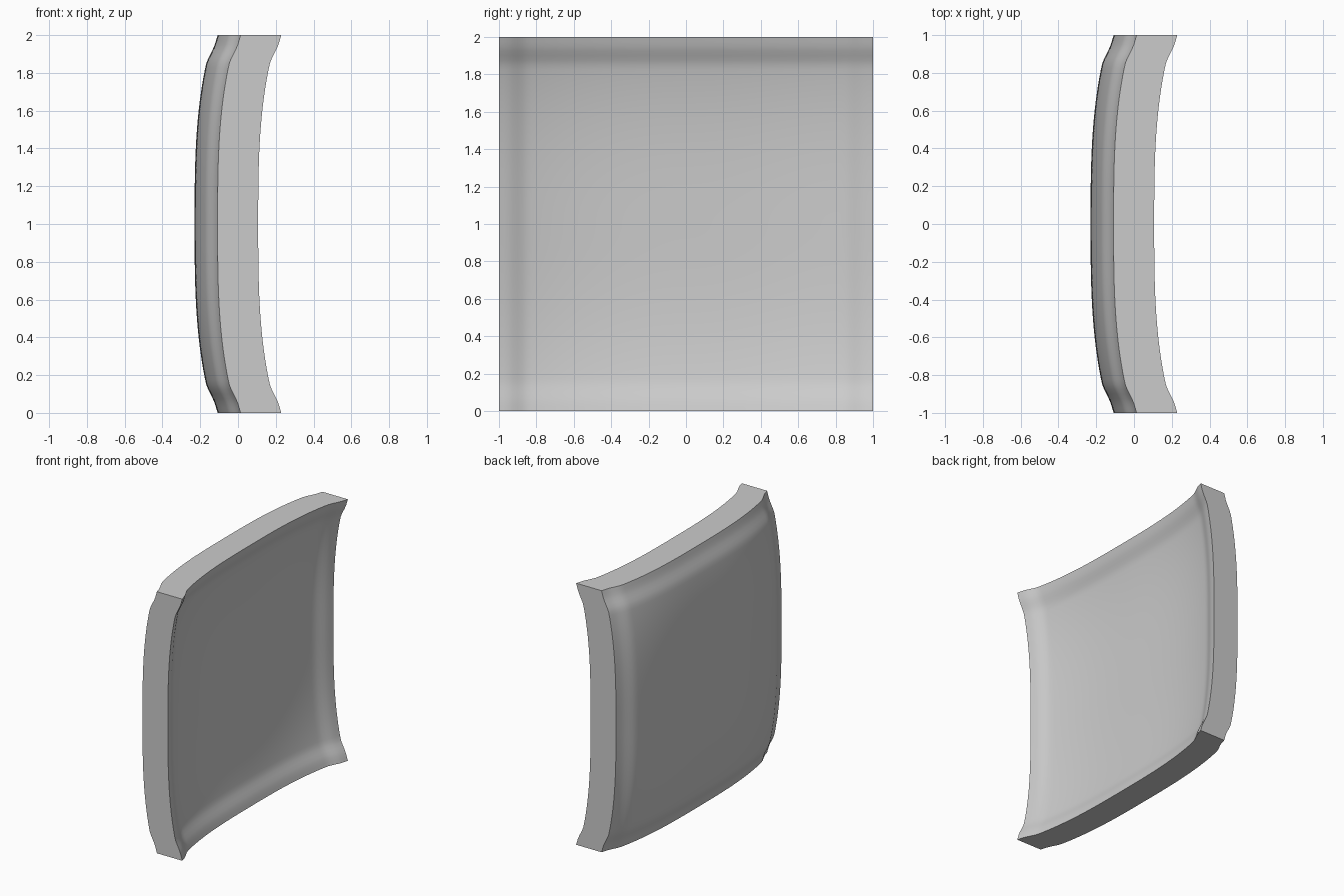
import bpy, bmesh
from math import radians

if "Cube" in bpy.data.objects:
    bpy.data.objects.remove(bpy.data.objects["Cube"], do_unlink=True)

THICKNESS = 0.215
DEEPEST = -0.23
SEGMENTS = 80


def flare(u):
    """Rise of the panel towards a rim: a gentle bow plus a soft step."""
    u = abs(u)
    t = min(max((u - 0.84) / 0.12, 0), 1)
    return 0.1 * u ** 3 + 0.022 * t * t * (3 - 2 * t)


# Grey finish
grey = bpy.data.materials.new("plain grey")
grey.use_nodes = True
colour = (0.6, 0.6, 0.6, 1)
grey.diffuse_color = colour
grey.node_tree.nodes["Principled BSDF"].inputs["Base Color"].default_value = colour

# Bowed outer skin, dished in both directions
bm = bmesh.new()
bmesh.ops.create_grid(bm, x_segments=SEGMENTS, y_segments=SEGMENTS, size=1)
for v in bm.verts:
    across, up = v.co.x, v.co.y
    v.co = (DEEPEST + flare(across) + flare(up), across, up + 1)

# Inner skin and flat rim
result = bmesh.ops.extrude_face_region(bm, geom=bm.faces[:], use_keep_orig=True)
for item in result["geom"]:
    if isinstance(item, bmesh.types.BMVert):
        item.co.x += THICKNESS
bmesh.ops.recalc_face_normals(bm, faces=bm.faces[:])

mesh = bpy.data.meshes.new("curved_panel")
bm.to_mesh(mesh)
bm.free()
mesh.materials.append(grey)
panel = bpy.data.objects.new("curved_panel", mesh)
bpy.context.collection.objects.link(panel)

# Smooth skins with crisp rim edges
bpy.context.view_layer.objects.active = panel
panel.select_set(True)
bpy.ops.object.shade_smooth_by_angle(angle=radians(35))
